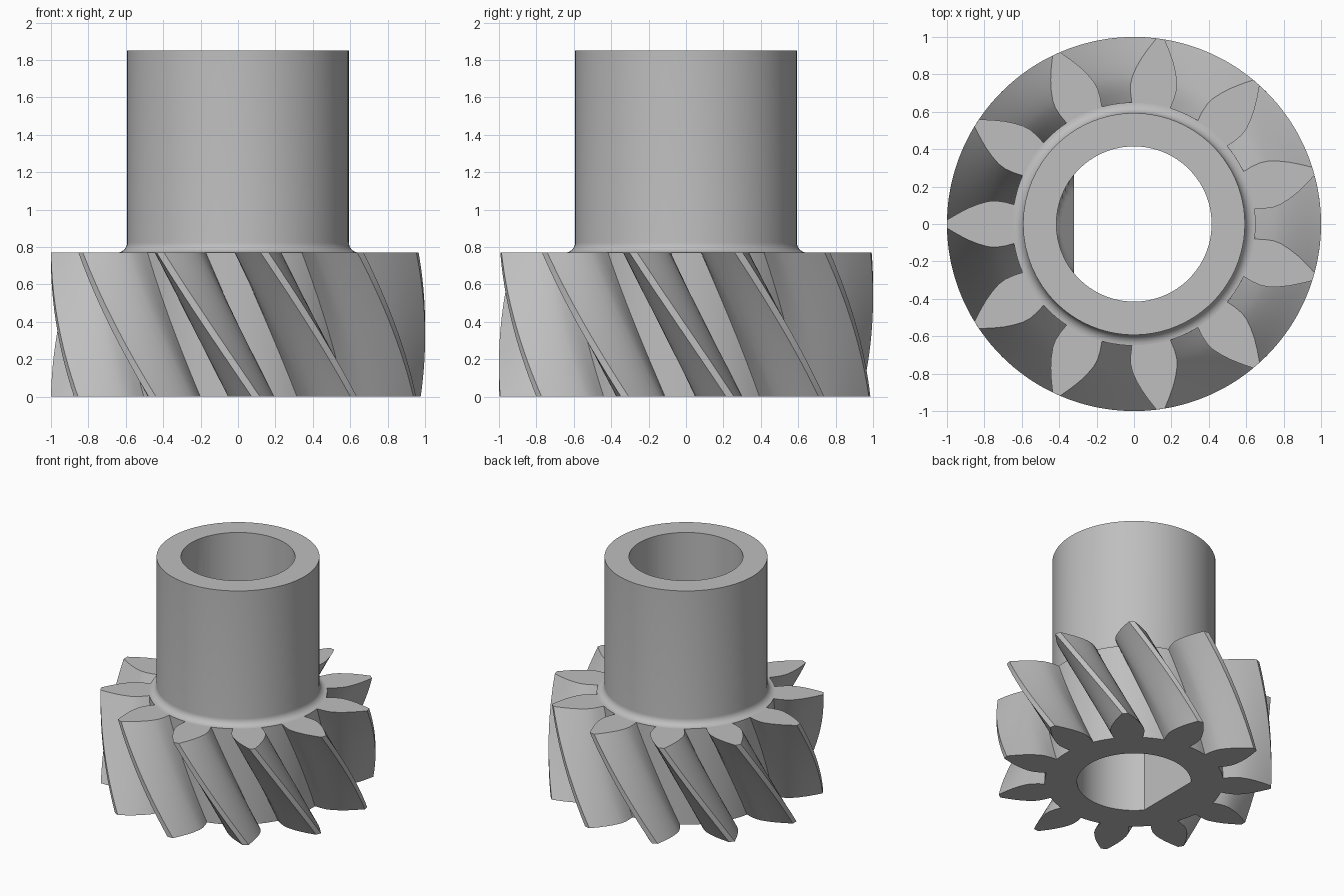
import bpy, bmesh, math

cube = bpy.data.objects.get("Cube")
if cube:
    bpy.data.objects.remove(cube, do_unlink=True)

TEETH = 11
GEAR_H, TOP = 0.77, 1.85
TWIST = math.radians(30)
BORE, FLAT = 0.415, 0.32
HUB, ROOT, FILLET = 0.593, 0.65, 0.055
LAYERS = 28

steel = bpy.data.materials.new("plain_grey")
steel.use_nodes = True
grey = (0.52, 0.52, 0.52, 1)
steel.diffuse_color = grey
steel.node_tree.nodes["Principled BSDF"].inputs["Base Color"].default_value = grey


def finish(bm, name):
    mesh = bpy.data.meshes.new(name)
    bm.to_mesh(mesh)
    bm.free()
    mesh.materials.append(steel)
    obj = bpy.data.objects.new(name, mesh)
    bpy.context.collection.objects.link(obj)
    bpy.ops.object.select_all(action='DESELECT')
    obj.select_set(True)
    bpy.context.view_layer.objects.active = obj
    bpy.ops.object.shade_smooth_by_angle(angle=math.radians(28))
    return obj


def ring(bm, polar, z, turn=0.0):
    return [bm.verts.new((r * math.cos(a + turn), r * math.sin(a + turn), z))
            for r, a in polar]


def skin(bm, low, high):
    n = len(low)
    for i in range(n):
        j = (i + 1) % n
        bm.faces.new((low[i], low[j], high[j], high[i]))


def cap(bm, outer, inner, direction):
    edges = []
    for loop in (outer, inner):
        for i, v in enumerate(loop):
            w = loop[(i + 1) % len(loop)]
            edges.append(bm.edges.get((v, w)) or bm.edges.new((v, w)))
    made = bmesh.ops.triangle_fill(bm, edges=edges, use_beauty=True,
                                   normal=(0, 0, direction))
    for f in made["geom"]:
        if isinstance(f, bmesh.types.BMFace):
            f.normal_update()
            if f.normal.z * direction < 0:
                f.normal_flip()


# Angles around the bore, with points exactly at the ends of its flat
corner = math.acos(FLAT / BORE)
ANGLES = [math.pi - corner + 2 * corner * i / 14 for i in range(14)]
ANGLES += [math.pi + corner + (2 * math.pi - 2 * corner) * i / 70 for i in range(70)]


def bore_outline(distance):
    out = []
    for a in ANGLES:
        c = -math.cos(a)
        out.append((min(BORE, distance / c) if c > 0.1 else BORE, a))
    return out


def circle(r):
    return [(r, a) for a in ANGLES]


# Gear outline: radius and half width along one tooth flank
flank = [(ROOT, 0.104), (0.70, 0.117), (0.75, 0.124), (0.79, 0.121), (0.84, 0.106),
         (0.89, 0.085), (0.94, 0.058), (0.975, 0.037), (1.0, 0.022)]
half = [(r, math.asin(w / r)) for r, w in flank]
pitch = 2 * math.pi / TEETH
outline = []
for t in range(TEETH):
    mid = math.pi + t * pitch
    outline += [(r, mid - a) for r, a in half]
    outline += [(r, mid + a) for r, a in reversed(half)]
    gap = pitch - 2 * half[0][1]
    outline += [(ROOT, mid + half[0][1] + gap * k / 5) for k in range(1, 5)]

# Helical teeth with their end faces
bm = bmesh.new()
rings = []
for k in range(LAYERS + 1):
    f = k / LAYERS
    rings.append(ring(bm, outline, GEAR_H * f, TWIST * (1 - f)))
for low, high in zip(rings, rings[1:]):
    skin(bm, low, high)
cap(bm, rings[0], ring(bm, bore_outline(FLAT), 0), -1)
cap(bm, rings[-1], ring(bm, circle(HUB), GEAR_H), 1)
finish(bm, "helical_gear_teeth")

# Hub sleeve: fillet, outer wall, rim, then down the bore to its flat
bm = bmesh.new()
loops = []
for k in range(9):
    a = math.pi / 2 * k / 8
    loops.append(ring(bm, circle(HUB + FILLET * (1 - math.sin(a))),
                      GEAR_H + FILLET * (1 - math.cos(a))))
loops.append(ring(bm, circle(HUB), TOP))
loops.append(ring(bm, circle(BORE), TOP))
for k in range(7):
    f = k / 6
    loops.append(ring(bm, bore_outline(BORE + (FLAT - BORE) * f), GEAR_H + 0.1 * (1 - f)))
loops.append(ring(bm, bore_outline(FLAT), 0))
for low, high in zip(loops, loops[1:]):
    skin(bm, low, high)
finish(bm, "hub_sleeve_with_keyed_bore")
